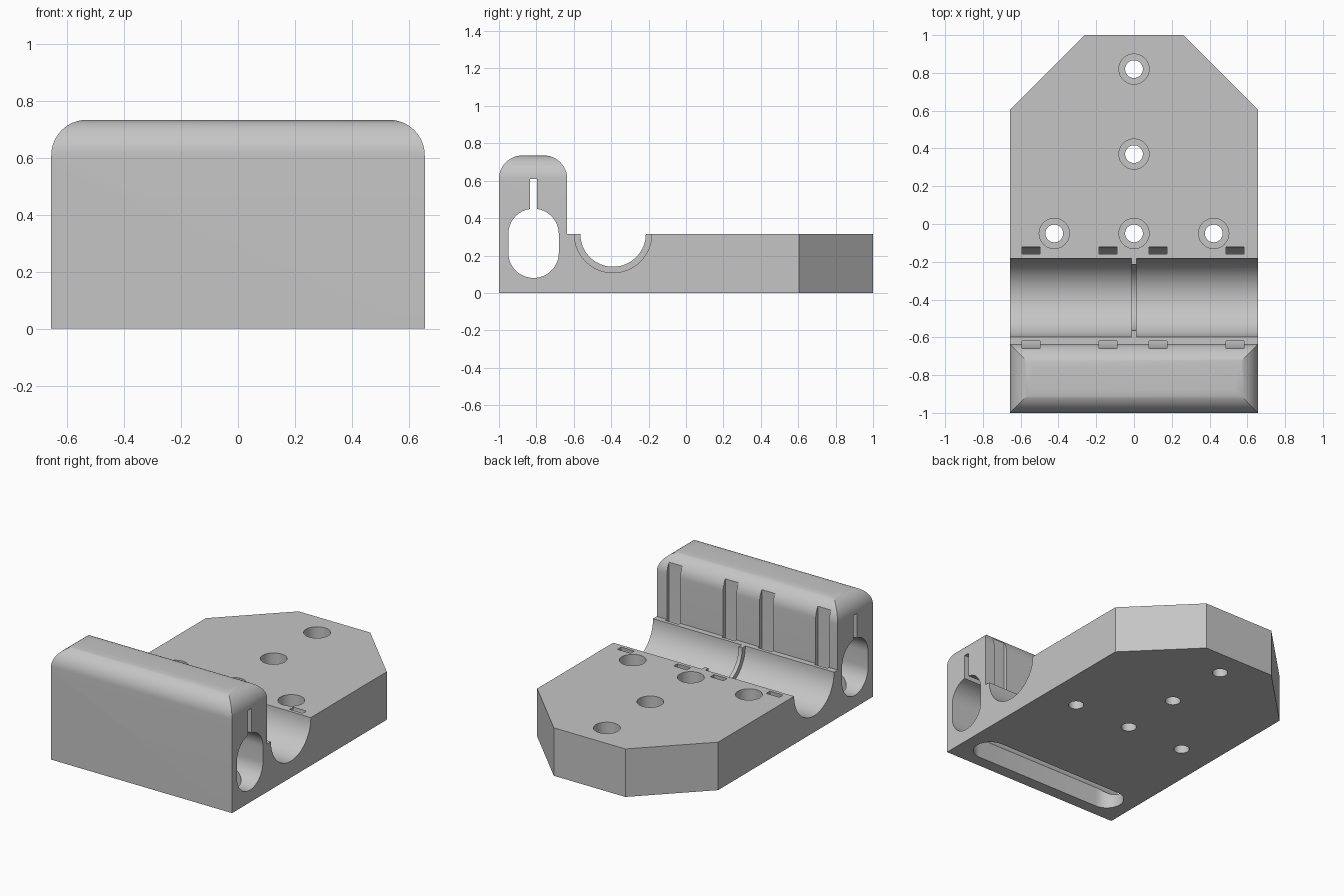
import bpy, bmesh
from math import cos, sin, radians

cube = bpy.data.objects.get("Cube")
if cube:
    bpy.data.objects.remove(cube, do_unlink=True)

grey = bpy.data.materials.new("light grey plastic")
grey.use_nodes = True
COLOUR = (0.56, 0.56, 0.56, 1)
grey.diffuse_color = COLOUR
grey.node_tree.nodes["Principled BSDF"].inputs["Base Color"].default_value = COLOUR

W, PLATE, TOP, R = 0.657, 0.315, 0.735, 0.125
BACK = -0.635                    # rear face of the upright ridge
ROD_Y, RIB_R, BEARING_R = -0.39, 0.175, 0.207
SLOT_Y = -0.815


def arc(a, b, r, start, end, n=16):
    """Points along a circular arc, angles in degrees."""
    angles = [radians(start + (end - start) * i / n) for i in range(n + 1)]
    return [(a + r * cos(t), b + r * sin(t)) for t in angles]


def prism(name, points, axis, lo, hi):
    """Extrude a flat outline along the given axis."""
    def place(p, d):
        return {"X": (d, p[0], p[1]), "Y": (p[0], d, p[1]), "Z": (p[0], p[1], d)}[axis]
    bm = bmesh.new()
    face = bm.faces.new([bm.verts.new(place(p, lo)) for p in points])
    new = bmesh.ops.extrude_face_region(bm, geom=[face])["geom"]
    shift = place((0, 0), hi - lo)
    bmesh.ops.translate(bm, vec=shift, verts=[v for v in new if isinstance(v, bmesh.types.BMVert)])
    bmesh.ops.recalc_face_normals(bm, faces=bm.faces)
    mesh = bpy.data.meshes.new(name)
    bm.to_mesh(mesh)
    bm.free()
    mesh.materials.append(grey)
    ob = bpy.data.objects.new(name, mesh)
    bpy.context.collection.objects.link(ob)
    return ob


def boolean(body, tool, operation="DIFFERENCE"):
    """Apply a boolean and remove the helper."""
    tool.hide_render = True
    mod = body.modifiers.new("shape", "BOOLEAN")
    mod.operation, mod.solver, mod.object = operation, "EXACT", tool
    bpy.ops.object.select_all(action="DESELECT")
    bpy.context.view_layer.objects.active = body
    body.select_set(True)
    bpy.ops.object.modifier_apply(modifier=mod.name)
    bpy.data.objects.remove(tool, do_unlink=True)


# Side profile: plate, rod cradle and rounded ridge
side = [(-1, 0), (1, 0), (1, PLATE)]
side += arc(ROD_Y, PLATE, RIB_R, 360, 180, 40)
side += [(BACK, PLATE)]
side += arc(BACK - R, TOP - R, R, 0, 90)
side += arc(-1 + R, TOP - R, R, 90, 180)
body = prism("bearing_carriage", side, "X", -W, W)

# Rounded ends of the ridge
front = [(-W, -0.1), (W, -0.1)] + arc(W - R, TOP - R, R, 0, 90) + arc(R - W, TOP - R, R, 90, 180)
boolean(body, prism("front_outline", front, "Y", -1.1, 1.1), "INTERSECT")

# Chamfered rear corners of the plate
for s in (-1, 1):
    corner = [(s * W, 0.605), (s * 0.26, 1), (s * 0.26, 1.2), (s * 0.9, 1.2), (s * 0.9, 0.605)]
    boolean(body, prism("corner_cutter", corner, "Z", -0.1, 1))

# Bearing seats on either side of the central rib
seat = arc(ROD_Y, PLATE, BEARING_R, 0, 360, 64)[:-1]
for lo, hi in ((-0.8, -0.013), (0.013, 0.8)):
    boolean(body, prism("seat_cutter", seat, "X", lo, hi))

# Lengthwise channel with its narrow slit above
channel = arc(SLOT_Y, 0.215, 0.135, 180, 360, 24) + arc(SLOT_Y, 0.315, 0.135, 0, 82, 12)
channel += [(SLOT_Y + 0.018, 0.61), (SLOT_Y - 0.018, 0.61)]
channel += arc(SLOT_Y, 0.315, 0.135, 98, 180, 12)
boolean(body, prism("channel_cutter", channel, "X", -0.8, 0.8))

# Long slot opening the channel underneath
slot = arc(0.465, SLOT_Y, 0.105, -90, 90) + arc(-0.465, SLOT_Y, 0.105, 90, 270)
boolean(body, prism("underside_slot_cutter", slot, "Z", -0.1, 0.2))

# Curved strap passages around the seats, rising up the ridge
strap = [(ROD_Y - 0.268, 0.69)] + arc(ROD_Y, PLATE, 0.268, 180, 360, 32)
strap += [(ROD_Y + 0.268, 0.4), (ROD_Y + 0.23, 0.4)]
strap += arc(ROD_Y, PLATE, 0.23, 360, 180, 32) + [(ROD_Y - 0.23, 0.69)]
for x in (-0.545, -0.138, 0.127, 0.535):
    boolean(body, prism("strap_cutter", strap, "X", x - 0.048, x + 0.048))

# Counterbored screw holes
for x, y in ((0, 0.82), (0, 0.37), (0, -0.05), (-0.422, -0.05), (0.422, -0.05)):
    for r, floor in ((0.047, -0.1), (0.08, 0.15)):
        hole = arc(x, y, r, 0, 360, 40)[:-1]
        boolean(body, prism("hole_cutter", hole, "Z", floor, 0.5))

bpy.ops.object.select_all(action="DESELECT")
body.select_set(True)
bpy.context.view_layer.objects.active = body
bpy.ops.object.shade_smooth_by_angle(angle=radians(25))
